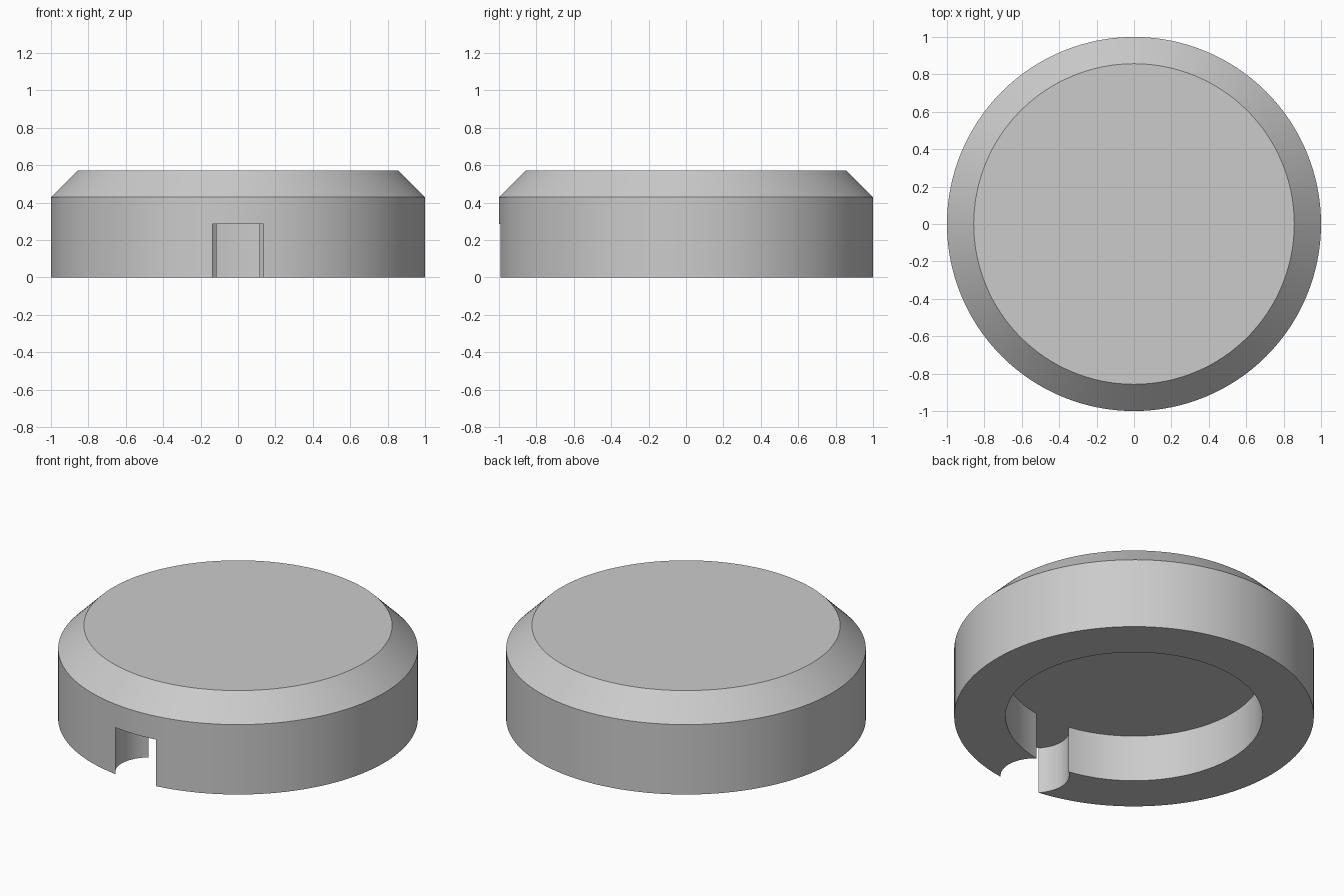
import bpy
import bmesh
from math import sin, cos, pi, asin, atan2, sqrt, radians

# Main dimensions
OUTER, TOP_R, CAVITY = 1.0, 0.857, 0.714
HEIGHT, SHOULDER, CEILING = 0.571, 0.429, 0.286
NOTCH_Y, NOTCH_R = 0.857, 0.191
SEGMENTS = 128

cube = bpy.data.objects.get("Cube")
if cube:
    bpy.data.objects.remove(cube, do_unlink=True)

grey = bpy.data.materials.new("plain grey")
grey.use_nodes = True
grey.diffuse_color = (0.6, 0.6, 0.6, 1)
grey.node_tree.nodes["Principled BSDF"].inputs["Base Color"].default_value = (0.6, 0.6, 0.6, 1)


def arc(radius, start, end, steps, centre_y=0.0):
    """Points along an arc, both ends included."""
    angles = [start + (end - start) * i / steps for i in range(steps + 1)]
    return [(radius * cos(a), centre_y + radius * sin(a)) for a in angles]


def loft(name, sections):
    """Solid through a stack of (outline, z) sections, capped at both ends."""
    bm = bmesh.new()
    rings = [[bm.verts.new((x, y, z)) for x, y in outline] for outline, z in sections]
    for low, high in zip(rings, rings[1:]):
        n = len(low)
        for i in range(n):
            j = (i + 1) % n
            bm.faces.new((low[i], low[j], high[j], high[i]))
    bm.faces.new(list(reversed(rings[0])))
    bm.faces.new(rings[-1])
    mesh = bpy.data.meshes.new(name)
    bm.to_mesh(mesh)
    bm.free()
    mesh.materials.append(grey)
    obj = bpy.data.objects.new(name, mesh)
    bpy.context.collection.objects.link(obj)
    return obj


# Round cap with a chamfered top edge
def circle(radius):
    return arc(radius, 0, 2 * pi, SEGMENTS)[:-1]


cap = loft("round_cap", [(circle(OUTER), 0), (circle(OUTER), SHOULDER), (circle(TOP_R), HEIGHT)])

# Keyhole cutter: round cavity joined to the round notch through the front wall
join_y = (CAVITY ** 2 + NOTCH_Y ** 2 - NOTCH_R ** 2) / (2 * NOTCH_Y)
join_x = sqrt(CAVITY ** 2 - join_y ** 2)
gap = asin(join_x / CAVITY)
turn = atan2(NOTCH_Y - join_y, join_x)
keyhole = arc(CAVITY, gap - pi / 2, 1.5 * pi - gap, SEGMENTS)
keyhole += arc(NOTCH_R, pi - turn, 2 * pi + turn, 48, -NOTCH_Y)[1:-1]
cutter = loft("cavity_cutter", [(keyhole, -0.1), (keyhole, CEILING)])
cutter.hide_render = True

# Hollow the underside
hollow = cap.modifiers.new("hollow", "BOOLEAN")
hollow.operation = "DIFFERENCE"
hollow.solver = "EXACT"
hollow.object = cutter
bpy.ops.object.select_all(action="DESELECT")
cap.select_set(True)
bpy.context.view_layer.objects.active = cap
bpy.ops.object.modifier_apply(modifier=hollow.name)
bpy.data.objects.remove(cutter, do_unlink=True)

# Smooth round walls, crisp rims
bpy.ops.object.shade_smooth_by_angle(angle=radians(30))
